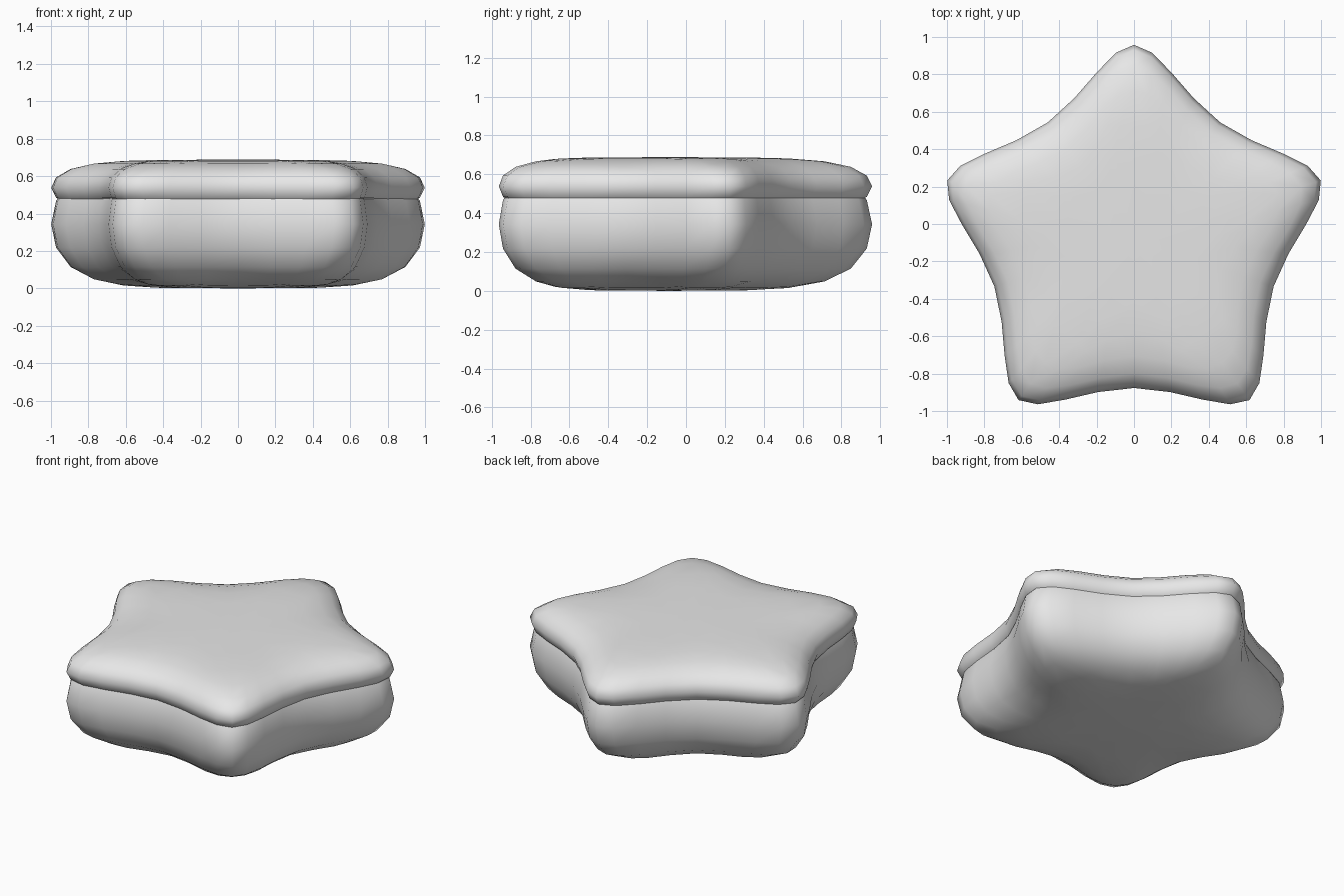
import bpy
import bmesh
from math import cos, sin, pi

cube = bpy.data.objects.get("Cube")
if cube:
    bpy.data.objects.remove(cube, do_unlink=True)

TIP, VALLEY = 1.361, 0.665   # cage radii before subdivision
CENTRE_Y = -0.092

grey = bpy.data.materials.new("light_grey")
grey.use_nodes = True
colour = (0.8, 0.8, 0.8, 1)
grey.diffuse_color = colour
grey.node_tree.nodes["Principled BSDF"].inputs["Base Color"].default_value = colour


def star_cushion(name, bottom, top):
    """Five-pointed star prism with fanned caps, rounded by subdivision."""
    bm = bmesh.new()
    rings, hubs = [], []
    for z in (bottom, top):
        ring = []
        for i in range(10):
            angle = pi / 2 + i * pi / 5
            radius = VALLEY if i % 2 else TIP
            ring.append(bm.verts.new((radius * cos(angle), radius * sin(angle), z)))
        rings.append(ring)
        hubs.append(bm.verts.new((0, 0, z)))
    low, high = rings
    for i in range(10):
        j = (i + 1) % 10
        bm.faces.new((low[i], low[j], high[j], high[i]))
        bm.faces.new((high[i], high[j], hubs[1]))
        bm.faces.new((low[j], low[i], hubs[0]))
    for face in bm.faces:
        face.smooth = True
    mesh = bpy.data.meshes.new(name)
    bm.to_mesh(mesh)
    bm.free()
    mesh.materials.append(grey)
    obj = bpy.data.objects.new(name, mesh)
    obj.location.y = CENTRE_Y
    bpy.context.collection.objects.link(obj)
    rounding = obj.modifiers.new("rounding", "SUBSURF")
    rounding.levels = rounding.render_levels = 2
    return obj


# Deep base, with a thinner lid pressed over its upper half
star_cushion("box_base", 0.0, 0.685)
star_cushion("box_lid", 0.389, 0.688)
